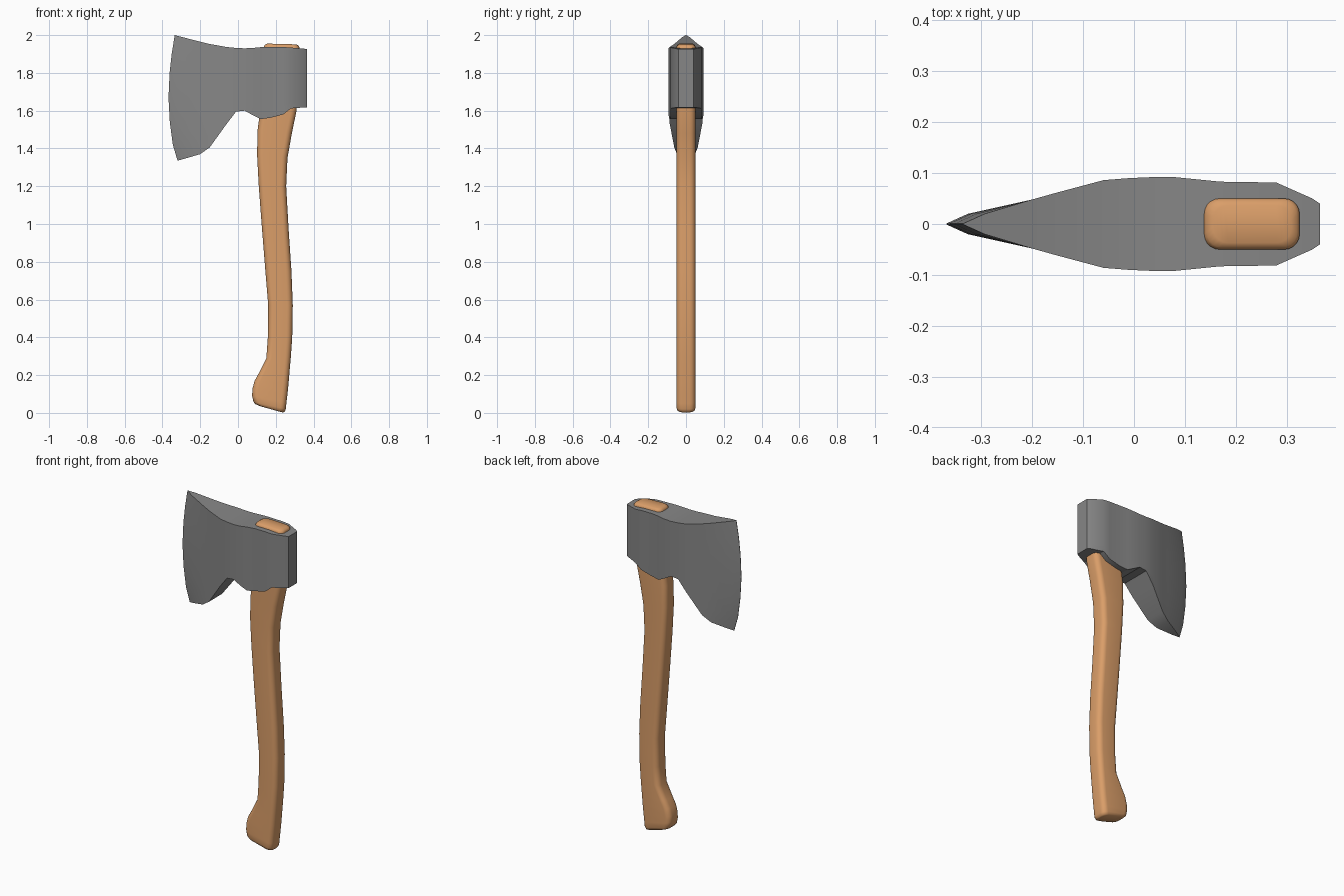
import bpy
import bmesh
from math import cos, sin, pi, radians

cube = bpy.data.objects.get("Cube")
if cube:
    bpy.data.objects.remove(cube)


def material(name, rgb):
    mat = bpy.data.materials.new(name)
    mat.use_nodes = True
    mat.diffuse_color = (*rgb, 1)
    mat.node_tree.nodes["Principled BSDF"].inputs["Base Color"].default_value = (*rgb, 1)
    return mat


def loft(name, halves, mat, angle):
    """Skin half-sections, each mirrored across y, and close both ends with quads."""
    bm = bmesh.new()
    rings = []
    for half in halves:
        ring = half + [(x, -y, z) for x, y, z in reversed(half)]
        rings.append([bm.verts.new(p) for p in ring])
    n = len(rings[0])
    for a, b in zip(rings, rings[1:]):
        for k in range(n):
            m = (k + 1) % n
            bm.faces.new((a[k], a[m], b[m], b[k]))
    for ring in (rings[0], rings[-1]):
        for k in range(n // 2 - 1):
            bm.faces.new((ring[k], ring[k + 1], ring[n - 2 - k], ring[n - 1 - k]))
    bmesh.ops.recalc_face_normals(bm, faces=bm.faces)
    mesh = bpy.data.meshes.new(name)
    bm.to_mesh(mesh)
    bm.free()
    mesh.materials.append(mat)
    obj = bpy.data.objects.new(name, mesh)
    bpy.context.collection.objects.link(obj)
    bpy.ops.object.select_all(action='DESELECT')
    obj.select_set(True)
    bpy.context.view_layer.objects.active = obj
    bpy.ops.object.shade_smooth_by_angle(angle=radians(angle))
    return obj


steel = material("steel grey", (0.24, 0.24, 0.24))
wood = material("warm wood", (0.70, 0.34, 0.14))

# Axe head: curved cutting edge, then stations of x, bottom, top, half width
edge = [(-.32, 1.335), (-.345, 1.42), (-.361, 1.54), (-.368, 1.67),
        (-.362, 1.8), (-.351, 1.9), (-.335, 2.0)]
stations = [(-.2, 1.37, 1.965, .048), (-.15, 1.405, 1.953, .062),
            (-.06, 1.53, 1.937, .086), (-.01, 1.595, 1.932, .09),
            (.035, 1.6, 1.93, .092), (.08, 1.575, 1.932, .092),
            (.12, 1.555, 1.936, .088), (.17, 1.562, 1.938, .083),
            (.24, 1.58, 1.937, .082), (.28, 1.612, 1.934, .081),
            (.35, 1.617, 1.928, .05), (.365, 1.617, 1.926, .04)]
rows = [(z - edge[0][1]) / (edge[-1][1] - edge[0][1]) for x, z in edge]
head = [[(x, .001, z) for x, z in edge],
        [(x + .042, .02, 1.347 + .642 * t) for (x, z), t in zip(edge, rows)]]
for x, low, high, w in stations:
    head.append([(x, w, low + (high - low) * t) for t in rows])
loft("axe_head", head, steel, 28)


# Handle: rounded rectangles between a front point and a back point
def handle_section(xl, zl, xr, zr, h=.05, r=.03, steps=5):
    length = xr - xl
    points = []
    for centre, start in ((r, pi), (length - r, pi / 2)):
        for i in range(steps + 1):
            a = start - i / steps * pi / 2
            u = (centre + r * cos(a)) / length
            points.append((xl + u * length, h - r + r * sin(a), zl + u * (zr - zl)))
    return points


spine = [(.115, .036, .237, .002, .038), (.093, .046, .247, .006, .046),
         (.082, .058, .253, .02), (.075, .09, .256, .05),
         (.076, .125, .262, .1), (.087, .168, .268, .16),
         (.11, .21, .273, .22), (.15, .29, .28, .3),
         (.158, .4, .287, .4), (.16, .57, .29, .57),
         (.145, .75, .283, .75), (.125, 1, .268, .97),
         (.11, 1.2, .255, 1.2), (.101, 1.37, .262, 1.35),
         (.104, 1.5, .285, 1.48), (.118, 1.6, .31, 1.6),
         (.138, 1.94, .325, 1.937), (.143, 1.949, .32, 1.944, .046),
         (.155, 1.955, .309, 1.951, .037)]
loft("handle", [handle_section(*s) for s in spine], wood, 50)
